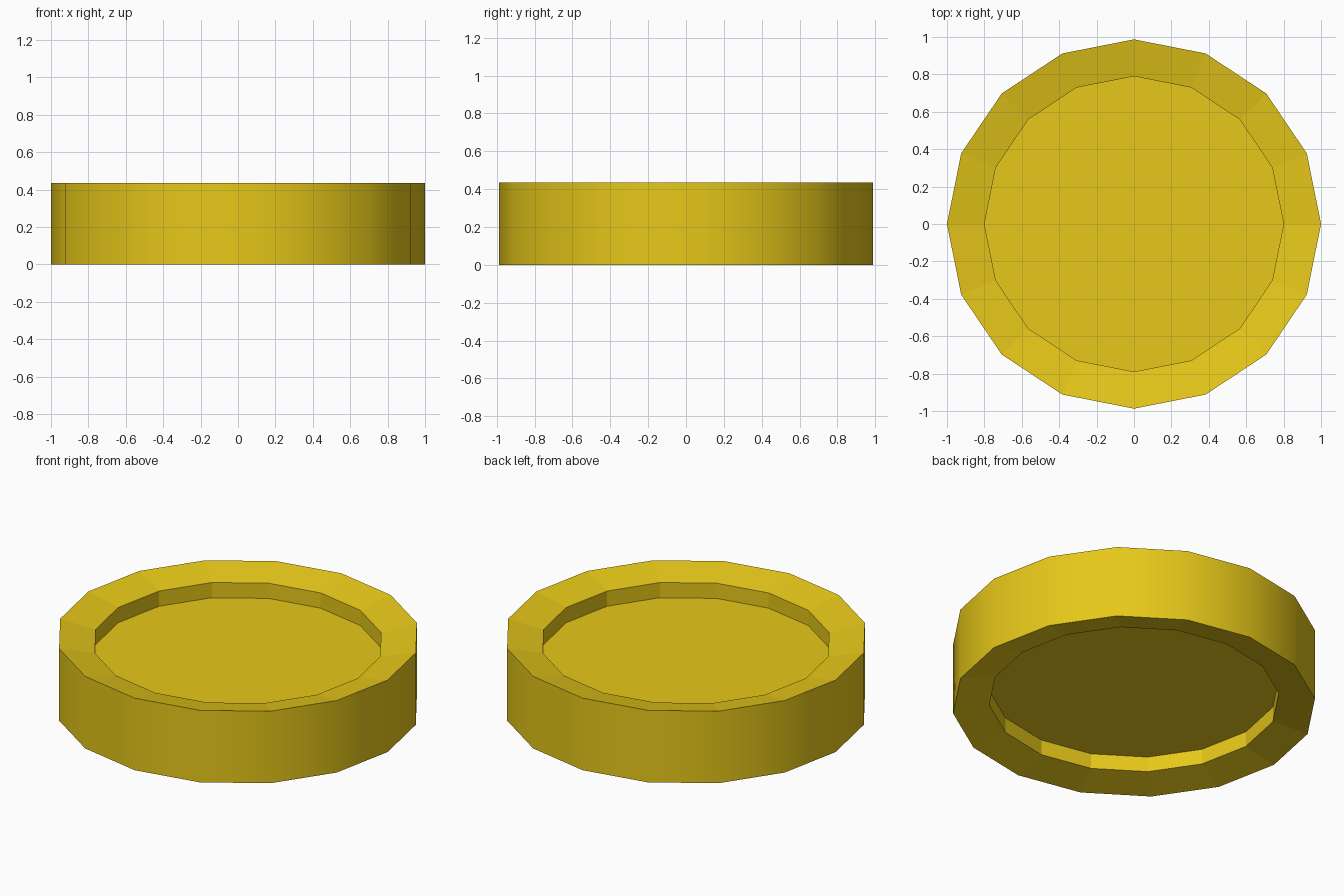
import bpy, bmesh
from math import cos, sin, pi

if "Cube" in bpy.data.objects:
    bpy.data.objects.remove(bpy.data.objects["Cube"])

SIDES = 16
Y_SCALE = 0.987

# Half section (radius, z) from the bottom recess, round the outside, to the top recess
PROFILE = [(0.80, 0.135), (0.80, 0.043), (1.0, 0.0),
           (1.0, 0.435), (0.80, 0.392), (0.80, 0.30)]

bm = bmesh.new()
rings = [[bm.verts.new((r * cos(2 * pi * i / SIDES),
                        r * sin(2 * pi * i / SIDES) * Y_SCALE, z))
          for i in range(SIDES)] for r, z in PROFILE]

# Walls and sloped rims; only the outer wall is smooth
for k in range(len(rings) - 1):
    low, high = rings[k], rings[k + 1]
    for i in range(SIDES):
        j = (i + 1) % SIDES
        face = bm.faces.new((low[i], low[j], high[j], high[i]))
        face.smooth = (k == 2)

# Recessed flat faces
bm.faces.new(list(reversed(rings[0])))
bm.faces.new(rings[-1])

# Crisp edges where the rims meet the walls
for e in bm.edges:
    if len(e.link_faces) == 2 and e.calc_face_angle() > 0.5:
        e.smooth = False

bmesh.ops.recalc_face_normals(bm, faces=bm.faces)
mesh = bpy.data.meshes.new("coin")
bm.to_mesh(mesh)
bm.free()

gold = bpy.data.materials.new("gold")
gold.diffuse_color = (0.80, 0.58, 0.01, 1)
gold.use_nodes = True
gold.node_tree.nodes["Principled BSDF"].inputs["Base Color"].default_value = gold.diffuse_color
mesh.materials.append(gold)
coin = bpy.data.objects.new("coin", mesh)
bpy.context.collection.objects.link(coin)
